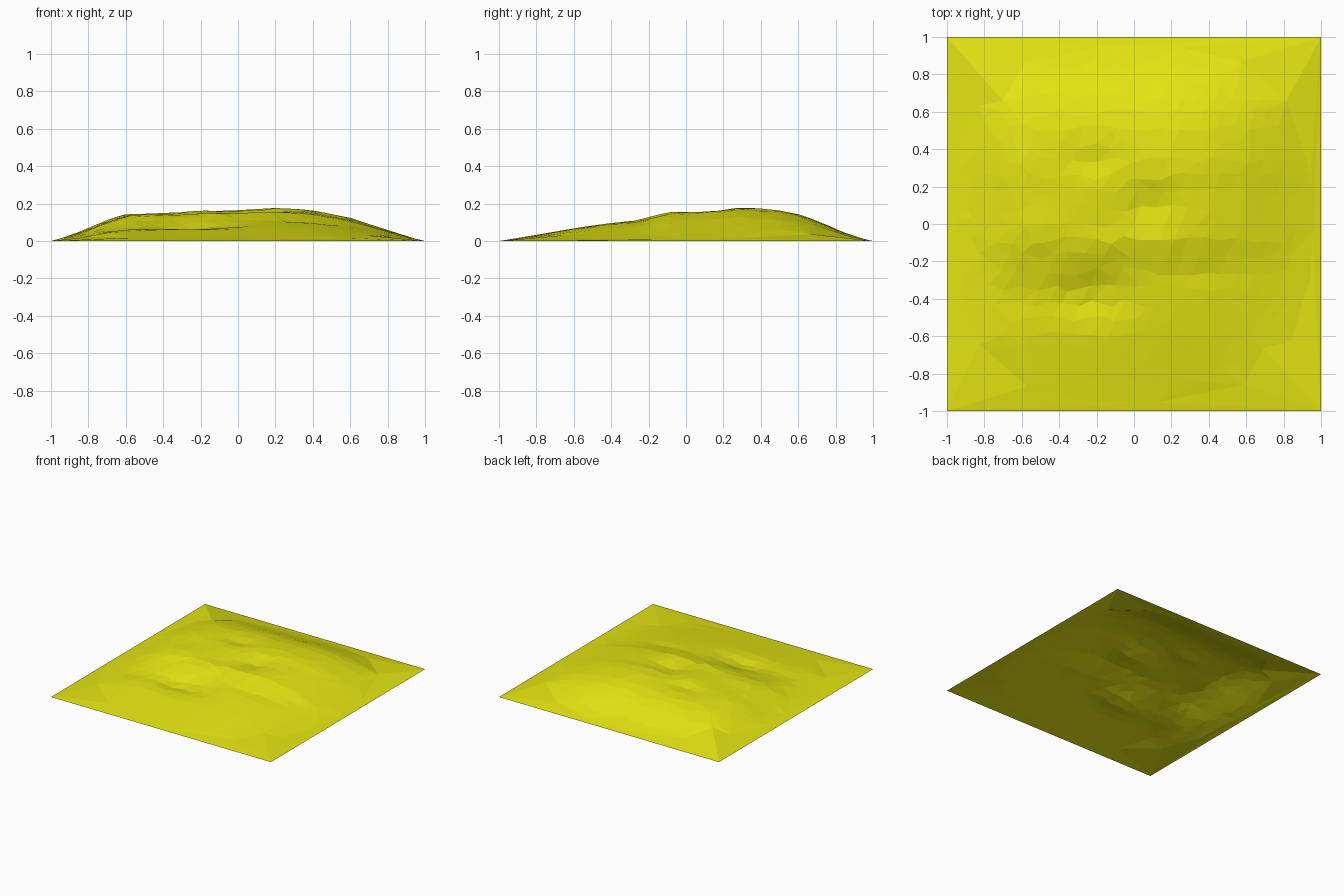
import bpy, math, random
from mathutils import Vector
from mathutils.geometry import delaunay_2d_cdt

if "Cube" in bpy.data.objects:
    bpy.data.objects.remove(bpy.data.objects["Cube"])

random.seed(4)

# Skyline profiles of the hill along x and along y (position, height)
ALONG_X = [(-1, 0), (-.9, .028), (-.8, .07), (-.7, .115), (-.6, .145), (-.4, .155), (-.2, .166),
           (0, .168), (.2, .181), (.4, .167), (.6, .125), (.8, .06), (.95, .012), (1, 0)]
ALONG_Y = [(-1, 0), (-.8, .033), (-.6, .068), (-.4, .097), (-.2, .125), (-.1, .152), (0, .16),
           (.2, .17), (.3, .18), (.5, .165), (.6, .145), (.7, .11), (.8, .065), (.9, .022), (1, 0)]

# Gullies and knolls: x, y, height change, spread x, spread y
BUMPS = [(-.25, -.38, -.042, .22, .11), (.10, .10, -.028, .13, .10),
         (-.05, -.12, .010, .25, .06), (-.23, .34, -.020, .14, .07),
         (-.20, .15, .008, .12, .08), (.35, -.25, -.010, .20, .07),
         (-.50, -.03, .010, .12, .10), (-.62, -.38, -.015, .10, .12)]


def profile(points, t):
    for (a, za), (b, zb) in zip(points, points[1:]):
        if a <= t <= b:
            return za + (zb - za) * (t - a) / (b - a)
    return 0.0


def height(x, y):
    z = profile(ALONG_X, x) * profile(ALONG_Y, y) / .18
    for bx, by, amount, sx, sy in BUMPS:
        z += amount * math.exp(-((x - bx) / sx) ** 2 - ((y - by) / sy) ** 2)
    return max(z, 0.0)


def rounded_radius(x, y):
    return (abs(x) ** 2.8 + abs(y) ** 2.8) ** (1 / 2.8)


# Square corners, then the foot of the hill, then scattered points over the hill
pts = [Vector(c) for c in ((-1, -1), (1, -1), (1, 1), (-1, 1))]
for i in range(18):
    a = math.tau * (i + random.uniform(-.25, .25)) / 18
    d = Vector((math.cos(a), math.sin(a)))
    pts.append(d * (.955 / rounded_radius(*d)))
step = .085
for i in range(-11, 12):
    for j in range(-11, 12):
        x = (i + .5 * (j % 2)) * step + random.uniform(-.022, .022)
        y = j * step + random.uniform(-.022, .022)
        if rounded_radius(x, y) < .89:
            pts.append(Vector((x, y)))

verts, edges, faces = delaunay_2d_cdt(pts, [], [], 0, 1e-5)[:3]
mesh = bpy.data.meshes.new("hill_terrain")
mesh.from_pydata([(v.x, v.y, height(v.x, v.y)) for v in verts], [], faces)
mesh.update()
if sum(p.normal.z for p in mesh.polygons) < 0:
    mesh.flip_normals()

yellow = bpy.data.materials.new("yellow")
yellow.diffuse_color = (.78, .78, .006, 1)
yellow.use_nodes = True
yellow.node_tree.nodes["Principled BSDF"].inputs["Base Color"].default_value = yellow.diffuse_color
mesh.materials.append(yellow)
bpy.context.collection.objects.link(bpy.data.objects.new("hill_terrain", mesh))
